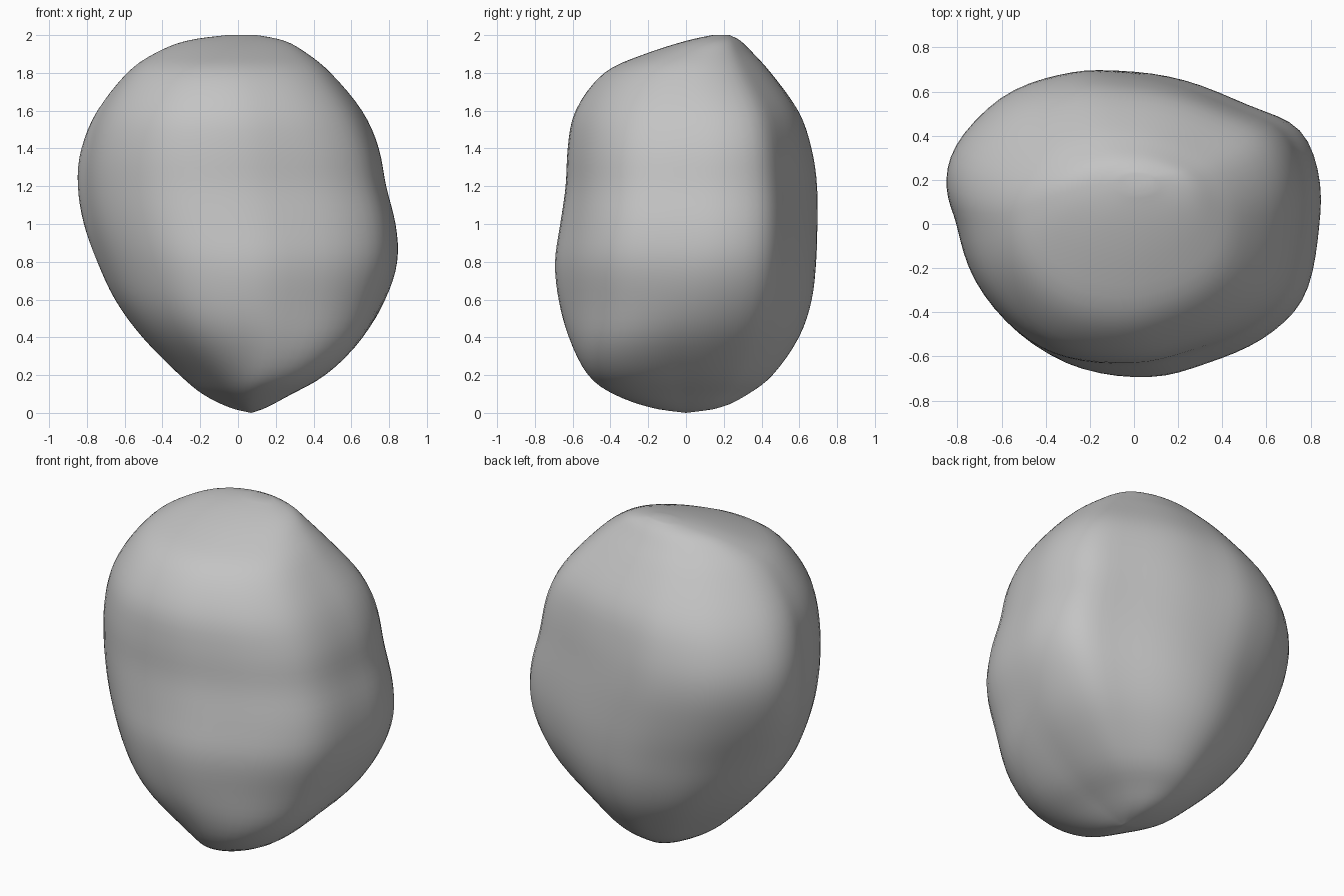
import bpy
import bmesh
from math import exp
from mathutils import Vector

default_cube = bpy.data.objects.get("Cube")
if default_cube:
    bpy.data.objects.remove(default_cube, do_unlink=True)

# Height, then the left/right and front/back limits of the boulder there
LEVELS = [
    (0, .07, .07, 0, 0),
    (.03, -.05, .15, -.19, .19),
    (.1, -.19, .27, -.37, .33),
    (.2, -.31, .44, -.5, .46),
    (.4, -.51, .66, -.62, .6),
    (.6, -.66, .78, -.68, .67),
    (.8, -.75, .84, -.7, .69),
    (1, -.81, .83, -.67, .69),
    (1.2, -.83, .78, -.64, .68),
    (1.4, -.81, .74, -.63, .65),
    (1.6, -.74, .65, -.59, .59),
    (1.8, -.59, .49, -.44, .45),
    (1.9, -.45, .37, -.22, .36),
    (1.97, -.28, .25, 0, .29),
    (2, -.06, .1, .14, .23),
]

# Plan outline: rounded front, flat slanting back, blunt right corner
OUTLINE = [
    (-.85, .15), (-.79, .34), (-.58, .56), (-.32, .67), (-.1, .7),
    (.2, .65), (.5, .53), (.74, .42), (.84, .18), (.83, -.08),
    (.75, -.34), (.56, -.51), (.3, -.62), (.03, -.69), (-.28, -.64),
    (-.5, -.51), (-.7, -.28), (-.81, -.03),
]
HALF_WIDTH, HALF_DEPTH = .845, .695

# Corner bulges (+) and hollows (-): x side, y side, height, spread, amount
CORNERS = [
    (-1, -1, 1.2, .6, .06), (-1, -1, .45, .2, .03), (-1, -1, 0, .25, -.25),
    (1, -1, 1.1, .4, .03), (1, -1, .15, .27, .22),
    (1, 1, 1.6, .3, .05), (1, 1, .9, .3, .02), (1, 1, .3, .2, -.03),
    (-1, 1, 1.35, .3, .06), (-1, 1, .65, .25, -.04),
]


def spline(rows, steps, closed=False):
    """Points along a smooth curve through rows of any number of values."""
    count = len(rows)

    def row(i):
        return rows[i % count] if closed else rows[max(0, min(i, count - 1))]

    points = []
    for i in range(count if closed else count - 1):
        for step in range(steps):
            t = step / steps
            points.append([
                b + .5 * t * (c - a + t * (2 * a - 5 * b + 4 * c - d
                                           + t * (3 * (b - c) + d - a)))
                for a, b, c, d in zip(row(i - 1), row(i), row(i + 1), row(i + 2))
            ])
    if not closed:
        points.append(list(rows[-1]))
    return points


def corner_scale(p, z):
    """How far the corners swell or sink in direction p at height z."""
    scale = 1
    for side_x, side_y, height, spread, amount in CORNERS:
        if p.x * side_x > 0 and p.y * side_y > 0:
            nearness = exp(-((z - height) / spread) ** 2)
            scale += amount * nearness * min(1, 2 * abs(p.x * p.y))
    return scale


def section(level, outline):
    """Fit the outline into the limits of one level, rounder near the ends."""
    z, left, right, front, back = level
    roundness = min(.7, abs(z - .95) ** 2 * .7)
    ring = []
    for x, y in outline:
        p = Vector((x / HALF_WIDTH, y / HALF_DEPTH))
        p = p.lerp(p.normalized(), roundness)
        p *= corner_scale(p, z)
        ring.append(((left + right + p.x * (right - left)) / 2,
                     (front + back + p.y * (back - front)) / 2, z))
    return ring


# Loft the sections into one closed boulder
outline = spline(OUTLINE, 4, closed=True)
bm = bmesh.new()
rings = [[bm.verts.new(co) for co in section(level, outline)]
         for level in spline(LEVELS, 4)]
for lower, upper in zip(rings, rings[1:]):
    for i in range(len(lower)):
        j = (i + 1) % len(lower)
        bm.faces.new((lower[i], lower[j], upper[j], upper[i]))
bm.faces.new(rings[-1])
bmesh.ops.remove_doubles(bm, verts=bm.verts, dist=.0005)

# Soften the level-to-level transitions slightly
middle = [v for v in bm.verts if .02 < v.co.z < 1.99]
for _ in range(3):
    bmesh.ops.smooth_vert(bm, verts=middle, factor=.4, use_axis_x=True,
                          use_axis_y=True, use_axis_z=True)
bmesh.ops.recalc_face_normals(bm, faces=bm.faces)
for face in bm.faces:
    face.smooth = True

mesh = bpy.data.meshes.new("boulder")
bm.to_mesh(mesh)
bm.free()
boulder = bpy.data.objects.new("boulder", mesh)
bpy.context.collection.objects.link(boulder)

# Plain grey stone
stone = bpy.data.materials.new("grey stone")
stone.use_nodes = True
colour = (.55, .55, .55, 1)
stone.diffuse_color = colour
stone.node_tree.nodes["Principled BSDF"].inputs["Base Color"].default_value = colour
mesh.materials.append(stone)
